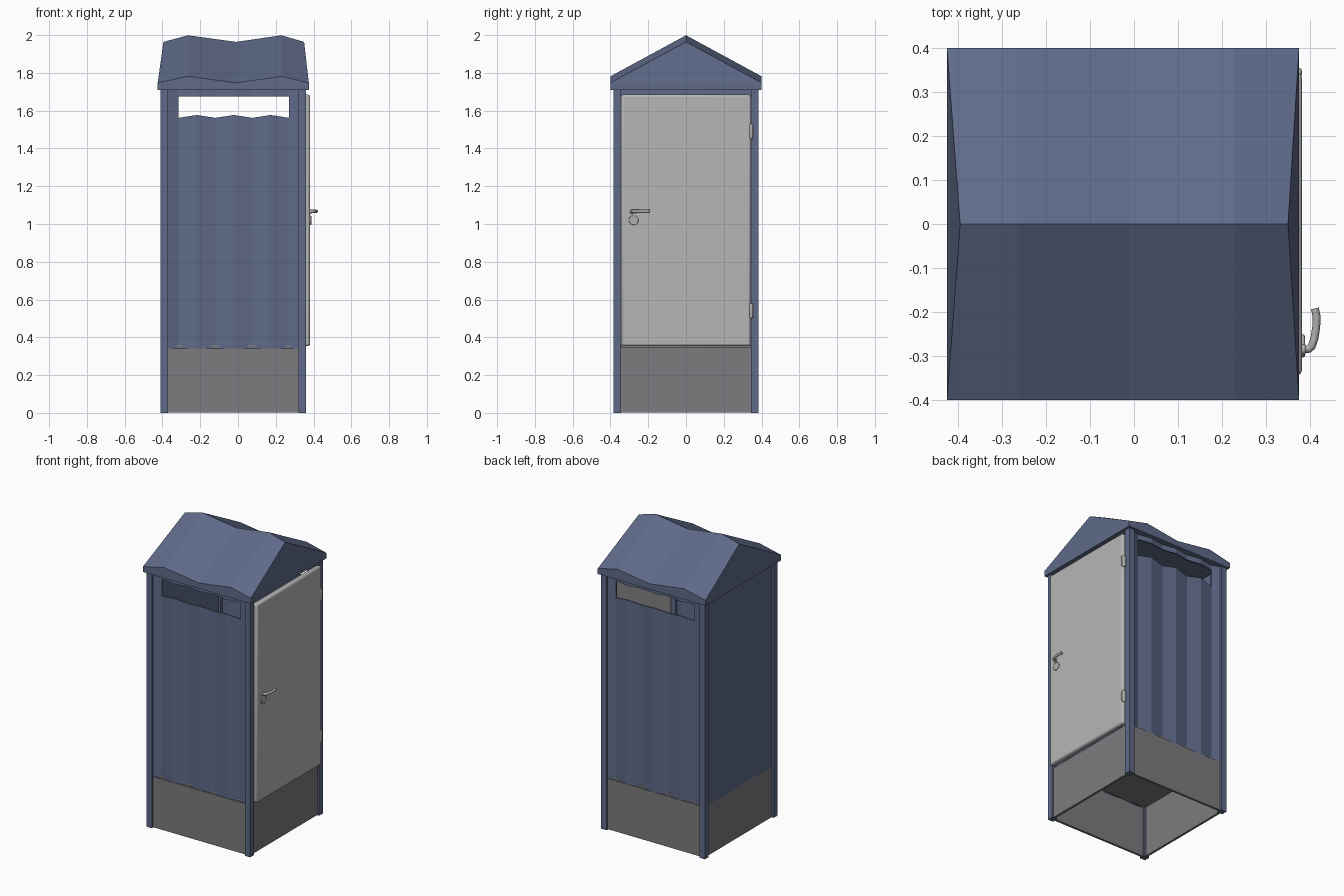
import bpy, bmesh, math
from mathutils import Vector

if "Cube" in bpy.data.objects:
    bpy.data.objects.remove(bpy.data.objects["Cube"])


def mat(name, c):
    m = bpy.data.materials.new(name)
    m.diffuse_color = (*c, 1)
    m.use_nodes = True
    m.node_tree.nodes["Principled BSDF"].inputs["Base Color"].default_value = m.diffuse_color
    return m


BLUE = mat("slate blue paint", (0.115, 0.145, 0.25))
GREY = mat("base grey", (0.2, 0.2, 0.21))
DOOR = mat("door light grey", (0.47, 0.47, 0.47))
METAL = mat("hardware grey", (0.43, 0.43, 0.42))


def make(name, verts, faces, material, thick=0):
    me = bpy.data.meshes.new(name)
    bm = bmesh.new()
    vs = [bm.verts.new(v) for v in verts]
    for f in faces:
        bm.faces.new([vs[i] for i in f])
    loose = [v for v in bm.verts if not v.link_faces]
    bmesh.ops.delete(bm, geom=loose, context='VERTS')
    bmesh.ops.recalc_face_normals(bm, faces=bm.faces)
    bm.to_mesh(me)
    bm.free()
    ob = bpy.data.objects.new(name, me)
    bpy.context.collection.objects.link(ob)
    me.materials.append(material)
    if thick:
        s = ob.modifiers.new("thickness", 'SOLIDIFY')
        s.thickness = thick
        s.offset = 0
    return ob


def box(name, lo, hi, material, bevel=0, segments=2):
    v = [(x, y, z) for x in (lo[0], hi[0]) for y in (lo[1], hi[1]) for z in (lo[2], hi[2])]
    f = [(0, 1, 3, 2), (4, 6, 7, 5), (0, 4, 5, 1), (2, 3, 7, 6), (0, 2, 6, 4), (1, 5, 7, 3)]
    ob = make(name, v, f, material)
    if bevel:
        b = ob.modifiers.new("rounding", 'BEVEL')
        b.width = bevel
        b.segments = segments
        smooth(ob)
    return ob


def smooth(ob):
    bpy.ops.object.select_all(action='DESELECT')
    bpy.context.view_layer.objects.active = ob
    ob.select_set(True)
    bpy.ops.object.shade_smooth_by_angle(angle=math.radians(40))


# Corner posts
for x, sx in ((-0.41, "left"), (0.32, "right")):
    for y, sy in ((-0.385, "front"), (0.345, "back")):
        box(f"{sy}_{sx}_post", (x, y, 0), (x + 0.04, y + 0.04, 1.72), BLUE)

# Grey base panels and the floor they carry
for s, side in ((-1, "front"), (1, "back")):
    ya, yb = sorted((s * 0.373, s * 0.358))
    box(f"{side}_base_panel", (-0.375, ya, 0.003), (0.325, yb, 0.342), GREY)
box("left_base_panel", (-0.398, -0.35, 0.003), (-0.383, 0.35, 0.342), GREY)
box("right_base_panel", (0.333, -0.35, 0.003), (0.348, 0.35, 0.35), GREY)
box("floor", (-0.383, -0.36, 0.345), (0.335, 0.36, 0.36), GREY)

# Corrugated front and back walls with a ventilation slot under the eaves
xs = [-0.372] + [-0.315 + 0.0975 * i for i in range(7)] + [0.322]
n = len(xs)
for s, side in ((-1, "front"), (1, "back")):
    verts, faces = [], []
    for row in range(4):
        for i, x in enumerate(xs):
            z = (0.34, 1.562 if i % 2 else 1.577, 1.675, 1.72)[row]
            verts.append((x, s * (0.352 if i % 2 else 0.368), z))
    for row in range(3):
        for i in range(n - 1):
            if row == 1 and 0 < i < n - 2:
                continue
            a = row * n + i
            faces.append((a, a + 1, a + n + 1, a + n))
    make(f"{side}_wall", verts, faces, BLUE, 0.01)

# Plain left wall
box("left_wall", (-0.398, -0.35, 0.342), (-0.385, 0.35, 1.72), BLUE)

# Wavy gabled roof: one cross-section per station along x
stations = [(-0.425, -0.395, 0), (-0.265, -0.265, 0.035), (-0.01, -0.01, 0),
            (0.23, 0.23, 0.035), (0.375, 0.35, 0)]
verts, faces = [], []
for xe, xr, dz in stations:
    verts += [(xe, -0.4, 1.71), (xe, -0.4, 1.747 + dz), (xr, 0, 1.964 + dz),
              (xe, 0.4, 1.747 + dz), (xe, 0.4, 1.71)]
for k in range(len(stations) - 1):
    for j in range(5):
        a, b = k * 5 + j, k * 5 + (j + 1) % 5
        faces.append((a, b, b + 5, a + 5))
for a in (0, 20):  # gable ends
    faces += [(a, a + 1, a + 3, a + 4), (a + 1, a + 2, a + 3)]
make("roof", verts, faces, BLUE)

# Door on the right side
box("door", (0.345, -0.344, 0.353), (0.382, 0.344, 1.685), DOOR, 0.012)

# Hinges
for z, tag in ((0.5, "lower"), (1.45, "upper")):
    box(f"{tag}_hinge", (0.358, 0.334, z), (0.382, 0.355, z + 0.08), METAL, 0.007)


def disc(name, y, z, r, x0, x1):
    bpy.ops.mesh.primitive_cylinder_add(vertices=24, radius=r, depth=x1 - x0,
                                        location=((x0 + x1) / 2, y, z),
                                        rotation=(0, math.pi / 2, 0))
    ob = bpy.context.object
    ob.name = name
    ob.data.materials.append(METAL)
    b = ob.modifiers.new("rounding", 'BEVEL')
    b.width = 0.003
    b.segments = 2
    smooth(ob)


# Lock plate and handle collar
disc("lock_plate", -0.277, 1.02, 0.026, 0.378, 0.388)
disc("handle_collar", -0.285, 1.065, 0.012, 0.378, 0.39)

# Curved lever handle
cu = bpy.data.curves.new("handle_lever", 'CURVE')
cu.dimensions = '3D'
cu.bevel_depth = 0.009
cu.bevel_resolution = 2
cu.use_fill_caps = True
path = [(0.38, -0.285), (0.398, -0.284), (0.404, -0.278), (0.41, -0.26),
        (0.414, -0.235), (0.415, -0.21), (0.411, -0.192)]
sp = cu.splines.new('POLY')
sp.points.add(len(path) - 1)
for p, (x, y) in zip(sp.points, path):
    p.co = (x, y, 1.067, 1)
cu.materials.append(METAL)
lever = bpy.data.objects.new("handle_lever", cu)
bpy.context.collection.objects.link(lever)
